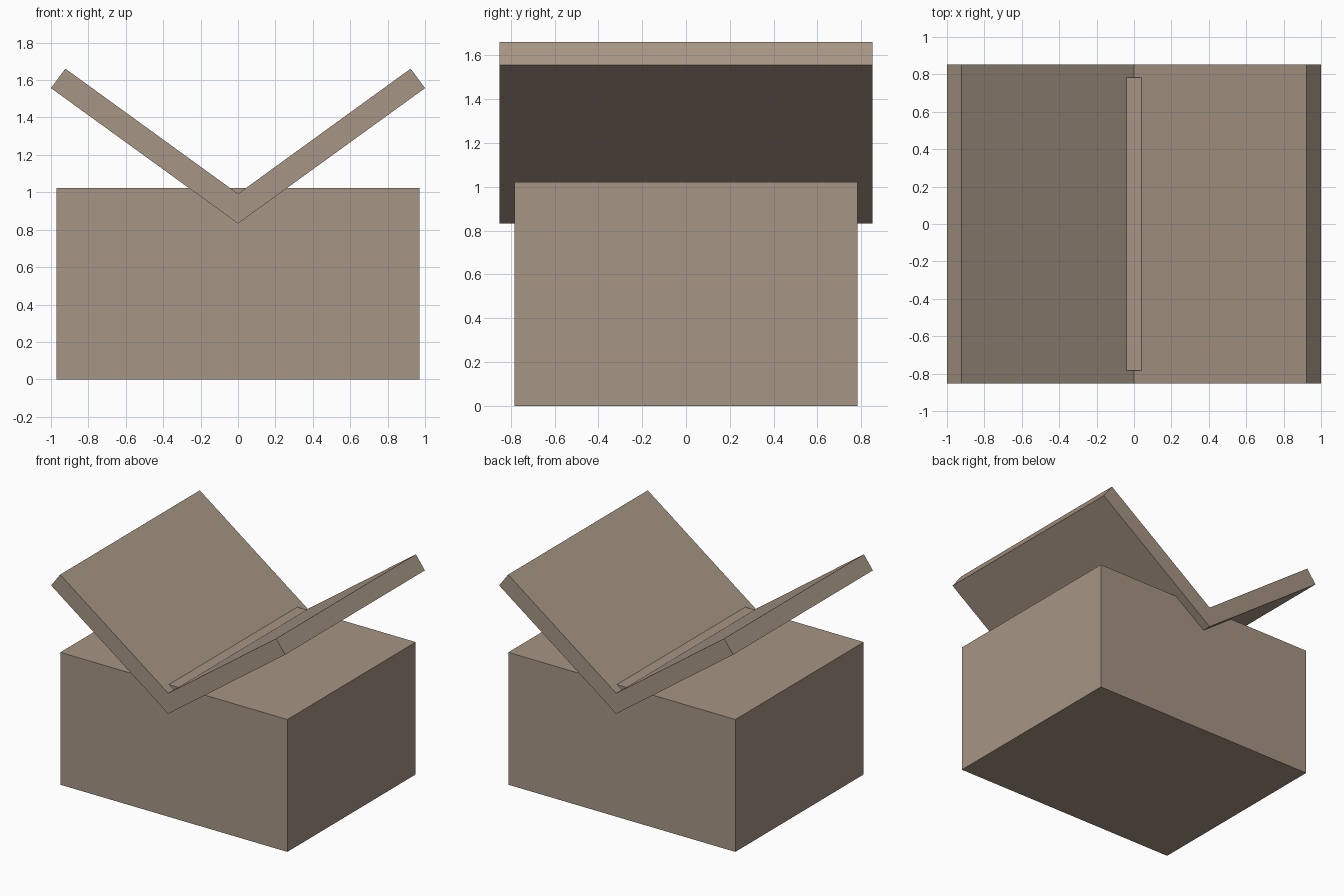
import bpy

if "Cube" in bpy.data.objects:
    bpy.data.objects.remove(bpy.data.objects["Cube"])

mat = bpy.data.materials.new("tan")
mat.diffuse_color = (0.38, 0.30, 0.23, 1)
mat.use_nodes = True
mat.node_tree.nodes["Principled BSDF"].inputs["Base Color"].default_value = mat.diffuse_color


def extrude_profile(name, profile, half_depth):
    """Extrude an x-z outline (counter-clockwise from the front) along y."""
    n = len(profile)
    verts = [(x, y, z) for y in (-half_depth, half_depth) for x, z in profile]
    faces = [tuple(range(n)), tuple(reversed(range(n, 2 * n)))]
    faces += [(i, i + n, (i + 1) % n + n, (i + 1) % n) for i in range(n)]
    mesh = bpy.data.meshes.new(name)
    mesh.from_pydata(verts, [], faces)
    mesh.materials.append(mat)
    obj = bpy.data.objects.new(name, mesh)
    bpy.context.collection.objects.link(obj)
    return obj


# Solid block body
extrude_profile("body", [(-0.97, 0), (0.97, 0), (0.97, 1.022), (-0.97, 1.022)], 0.783)

# Butterfly roof: one V-shaped slab, sunk into the block along the valley
extrude_profile("butterfly_roof", [(0, 0.833), (1, 1.557), (0.923, 1.661),
                                   (0, 0.992), (-0.923, 1.661), (-1, 1.557)], 0.852)
